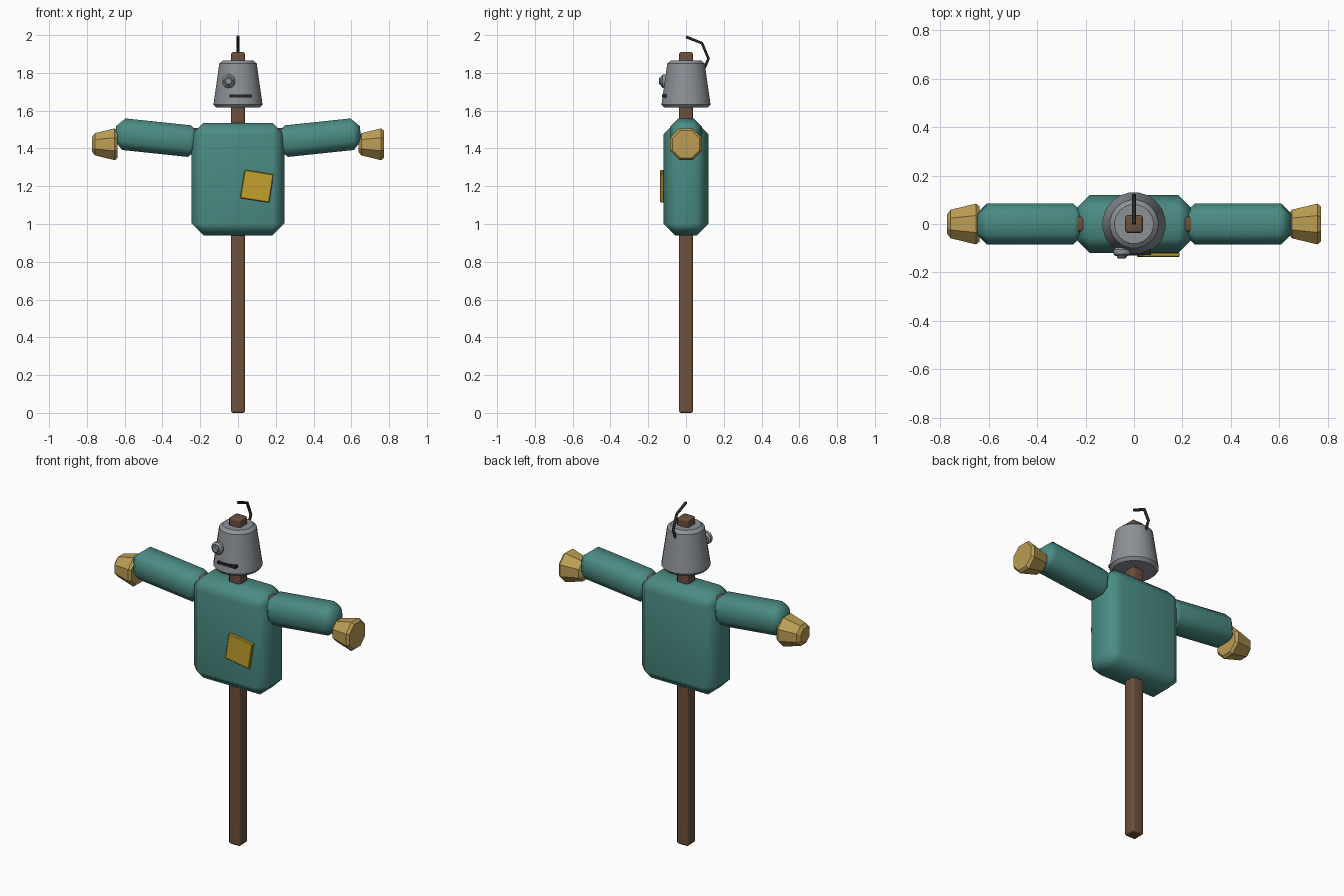
import bpy, bmesh, math
from mathutils import Matrix, Vector

if "Cube" in bpy.data.objects:
    bpy.data.objects.remove(bpy.data.objects["Cube"])

def material(name, rgb):
    m = bpy.data.materials.new(name)
    m.diffuse_color = (*rgb, 1)
    m.use_nodes = True
    m.node_tree.nodes["Principled BSDF"].inputs["Base Color"].default_value = m.diffuse_color
    return m

TEAL = material("teal cloth", (0.07, 0.26, 0.23))
WOOD = material("brown wood", (0.15, 0.08, 0.045))
METAL = material("grey metal", (0.26, 0.285, 0.31))
STRAW = material("straw", (0.50, 0.34, 0.09))
YELLOW = material("yellow patch", (0.55, 0.35, 0.025))
DARK = material("dark iron", (0.018, 0.019, 0.021))

def finish(name, bm, mat, loc, rot, bevel, smooth, min_angle=40):
    """Chamfer the sharp edges, place the part and set its shading."""
    if bevel:
        edges = [e for e in bm.edges if e.calc_face_angle(0) > math.radians(min_angle)]
        bmesh.ops.bevel(bm, geom=edges, offset=bevel, segments=1,
                        profile=0.5, affect='EDGES')
    bmesh.ops.recalc_face_normals(bm, faces=bm.faces)
    me = bpy.data.meshes.new(name)
    bm.to_mesh(me)
    bm.free()
    me.materials.append(mat)
    ob = bpy.data.objects.new(name, me)
    ob.location = loc
    ob.rotation_euler = [math.radians(a) for a in rot]
    bpy.context.collection.objects.link(ob)
    if smooth:
        bpy.ops.object.select_all(action='DESELECT')
        ob.select_set(True)
        bpy.context.view_layer.objects.active = ob
        bpy.ops.object.shade_smooth_by_angle(angle=math.radians(smooth))
        if smooth > 45:
            ob.modifiers.new("weighted", 'WEIGHTED_NORMAL').keep_sharp = True
    return ob

def box(name, mat, loc, size, bevel, rot=(0, 0, 0), smooth=0):
    bm = bmesh.new()
    bmesh.ops.create_cube(bm, size=1)
    bmesh.ops.scale(bm, vec=Vector(size), verts=bm.verts)
    return finish(name, bm, mat, loc, rot, bevel, smooth)

def cone(name, mat, loc, r1, r2, depth, sides, bevel, rot=(0, 0, 0), smooth=0, min_angle=50):
    bm = bmesh.new()
    bmesh.ops.create_cone(bm, cap_ends=True, segments=sides, radius1=r1, radius2=r2,
                          depth=depth, matrix=Matrix.Rotation(math.pi / sides, 4, 'Z'))
    return finish(name, bm, mat, loc, rot, bevel, smooth, min_angle)

# wooden frame
box("post", WOOD, (0, 0, 0.955), (0.076, 0.076, 1.91), 0.01, smooth=60)
box("crossbar", WOOD, (0, 0, 1.475), (1.1, 0.064, 0.064), 0.01, smooth=60)

# stuffed body and patch
box("torso", TEAL, (0, 0, 1.2375), (0.49, 0.24, 0.595), 0.062, smooth=60)
box("patch", YELLOW, (0.1, -0.127, 1.2), (0.156, 0.02, 0.152), 0.004, rot=(0, 9, 0))

# sleeves tilt up; both gloves taper toward -x
for side, s in (("left", -1), ("right", 1)):
    box(side + "_sleeve", TEAL, (s * 0.43, 0, 1.457), (0.44, 0.17, 0.168), 0.045,
        rot=(0, -6 * s, 0), smooth=60)
    cone(side + "_glove", STRAW, (s * 0.705, 0, 1.422), 0.095, 0.06, 0.134, 8, 0.015,
         rot=(0, -90, 0))

# bucket head
cone("bucket", METAL, (0, 0, 1.741), 0.134, 0.098, 0.25, 20, 0.017, smooth=35)

# bolt eye on one side only
cone("eye_washer", METAL, (-0.05, -0.115, 1.756), 0.036, 0.036, 0.036, 16, 0.009,
     rot=(90, 0, 0), smooth=35)
cone("eye_knob", METAL, (-0.05, -0.132, 1.756), 0.021, 0.021, 0.02, 12, 0.005,
     rot=(90, 0, 0), smooth=35)

# mouth slot
box("mouth", DARK, (0.013, -0.115, 1.677), (0.116, 0.025, 0.016), 0)

# bent bucket handle
cu = bpy.data.curves.new("handle", 'CURVE')
cu.dimensions = '3D'
cu.bevel_depth = 0.0085
cu.bevel_resolution = 1
cu.use_fill_caps = True
sp = cu.splines.new('POLY')
path = [(0, 1.991), (0.085, 1.957), (0.119, 1.875), (0.097, 1.825)]
sp.points.add(len(path) - 1)
for p, (y, z) in zip(sp.points, path):
    p.co = (0, y, z, 1)
cu.materials.append(DARK)
bpy.context.collection.objects.link(bpy.data.objects.new("handle", cu))
